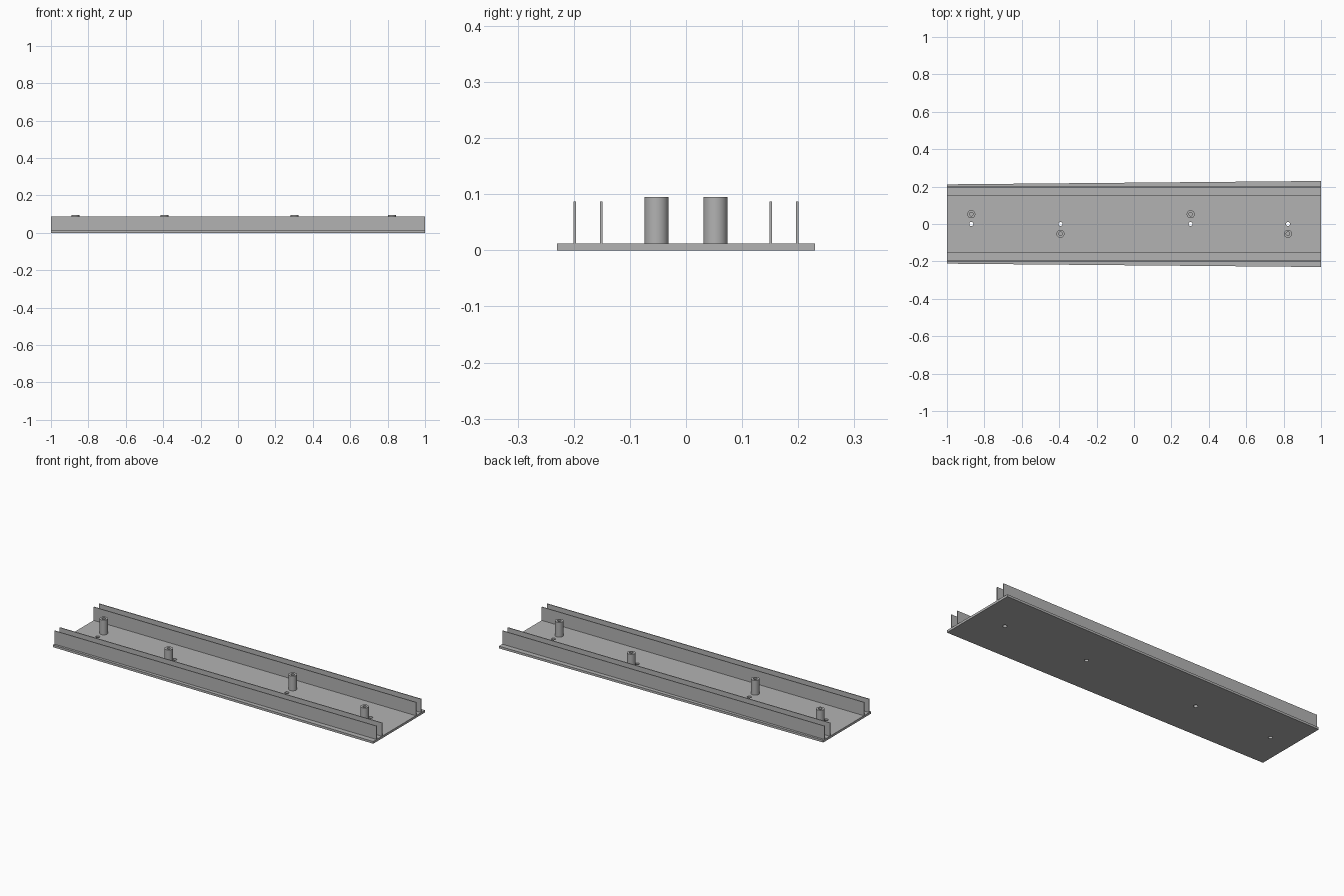
import bpy, bmesh, math
from mathutils import Matrix, Vector

cube = bpy.data.objects.get("Cube")
if cube:
    bpy.data.objects.remove(cube, do_unlink=True)

PLATE_TOP = 0.0125
RAIL_TOP = 0.0875
POST_TOP = 0.095
POST_X = (-0.87, -0.393, 0.303, 0.823)

grey = bpy.data.materials.new("plain_grey")
grey.use_nodes = True
colour = (0.45, 0.45, 0.45, 1)
grey.diffuse_color = colour
grey.node_tree.nodes["Principled BSDF"].inputs["Base Color"].default_value = colour


def finish(name, bm):
    bmesh.ops.recalc_face_normals(bm, faces=bm.faces)
    mesh = bpy.data.meshes.new(name)
    bm.to_mesh(mesh)
    bm.free()
    mesh.materials.append(grey)
    obj = bpy.data.objects.new(name, mesh)
    bpy.context.collection.objects.link(obj)
    return obj


def prism(name, outline, z0, z1):
    """Extrude a flat outline upwards."""
    bm = bmesh.new()
    face = bm.faces.new([bm.verts.new((x, y, z0)) for x, y in outline])
    top = bmesh.ops.extrude_face_region(bm, geom=[face])
    verts = [v for v in top["geom"] if isinstance(v, bmesh.types.BMVert)]
    bmesh.ops.translate(bm, verts=verts, vec=(0, 0, z1 - z0))
    return finish(name, bm)


def post(name, x, y, outer=0.0215, bore=0.0095):
    """Revolve a hollow round post."""
    bm = bmesh.new()
    profile = [(bore, PLATE_TOP), (outer, PLATE_TOP), (outer, POST_TOP), (bore, POST_TOP)]
    verts = [bm.verts.new((x + r, y, z)) for r, z in profile]
    edges = [bm.edges.new((verts[i], verts[(i + 1) % 4])) for i in range(4)]
    bmesh.ops.spin(bm, geom=verts + edges, cent=(x, y, 0), axis=(0, 0, 1),
                   angle=math.tau, steps=40)
    bmesh.ops.remove_doubles(bm, verts=bm.verts, dist=0.0001)
    obj = finish(name, bm)
    bpy.ops.object.select_all(action='DESELECT')
    obj.select_set(True)
    bpy.context.view_layer.objects.active = obj
    bpy.ops.object.shade_smooth_by_angle(angle=math.radians(30))


# Tapered base plate with a row of through holes
plate = prism("base_plate", [(-1, -0.212), (1, -0.23), (1, 0.23), (-1, 0.212)], 0, PLATE_TOP)
bm = bmesh.new()
for x in POST_X:
    bmesh.ops.create_cone(bm, cap_ends=True, segments=24, radius1=0.011, radius2=0.011,
                          depth=0.1, matrix=Matrix.Translation(Vector((x, 0, 0))))
cutter = finish("hole_cutter", bm)
cutter.hide_render = True
cutter.hide_set(True)
cut = plate.modifiers.new("holes", 'BOOLEAN')
cut.operation = 'DIFFERENCE'
cut.solver = 'EXACT'
cut.object = cutter

# Apply the cut and drop the cutter
bpy.context.view_layer.objects.active = plate
plate.select_set(True)
bpy.ops.object.modifier_apply(modifier=cut.name)
bpy.data.objects.remove(cutter, do_unlink=True)

# Two thin upright rails along each side
for side, word in ((-1, "front"), (1, "back")):
    for y, place in ((0.151, "inner"), (0.198, "outer")):
        a, b = side * y - 0.0023, side * y + 0.0023
        prism(f"{word}_{place}_rail", [(-1, a), (1, a), (1, b), (-1, b)], PLATE_TOP, RAIL_TOP)

# Hollow posts alternating across the centre line
for i, x in enumerate(POST_X):
    post(f"post_{i + 1}", x, 0.0525 if i % 2 == 0 else -0.0525)
